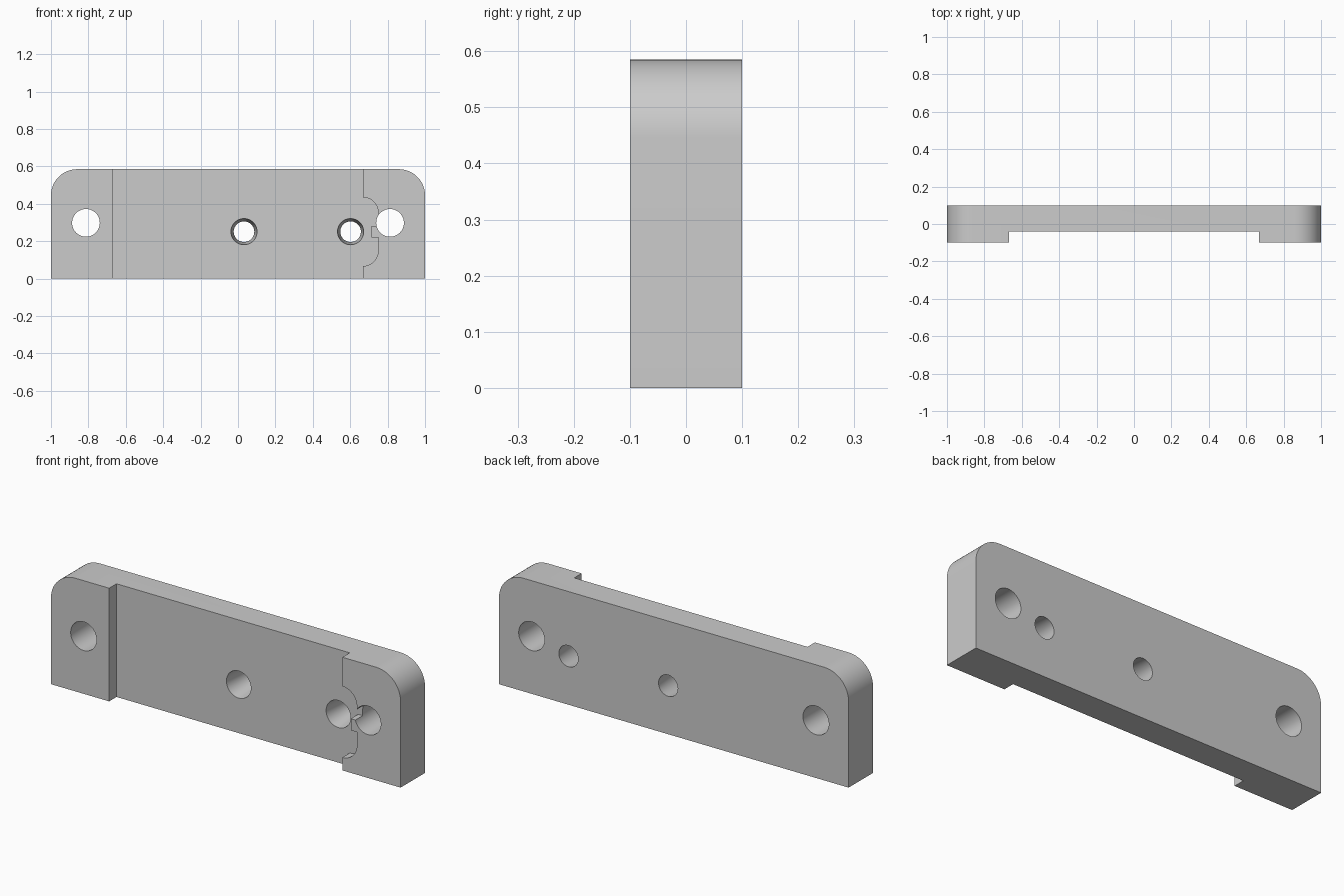
import bpy, bmesh
from math import sin, cos, radians, pi

if "Cube" in bpy.data.objects:
    bpy.data.objects.remove(bpy.data.objects["Cube"])


def arc(cx, cz, r, a0, a1, n=16):
    return [(cx + r * cos(radians(a0 + (a1 - a0) * i / n)),
             cz + r * sin(radians(a0 + (a1 - a0) * i / n))) for i in range(n + 1)]


def prism(name, outline, y0, y1):
    """Extrude an x-z outline along y."""
    bm = bmesh.new()
    face = bm.faces.new([bm.verts.new((x, y0, z)) for x, z in outline])
    ext = bmesh.ops.extrude_face_region(bm, geom=[face])
    bmesh.ops.translate(bm, vec=(0, y1 - y0, 0),
                        verts=[v for v in ext["geom"] if isinstance(v, bmesh.types.BMVert)])
    bmesh.ops.recalc_face_normals(bm, faces=bm.faces)
    mesh = bpy.data.meshes.new(name)
    bm.to_mesh(mesh)
    bm.free()
    obj = bpy.data.objects.new(name, mesh)
    bpy.context.collection.objects.link(obj)
    return obj


def hole(name, x, z, r_front, r_back, y0, y1):
    """Straight or tapered round cutter along y."""
    bpy.ops.mesh.primitive_cone_add(vertices=64, radius1=r_front, radius2=r_back, depth=y1 - y0,
                                    location=(x, (y0 + y1) / 2, z), rotation=(-pi / 2, 0, 0))
    obj = bpy.context.object
    obj.name = name
    return obj


# Plate with rounded top corners
W, H, R = 1.0, 0.585, 0.14
plate = prism("plate", [(-W, 0), (W, 0)] + arc(W - R, H - R, R, 0, 90)
              + arc(-W + R, H - R, R, 90, 180), -0.1, 0.1)

# Front recess: straight left edge, rounded bay with a small tab on the right
E, B = 0.667, 0.083
recess = prism("recess_cutter",
               [(-E, -0.1), (E, -0.1)] + arc(E, 0.15, B, -90, 0)
               + [(E + B, 0.22), (0.715, 0.22), (0.715, 0.28), (E + B, 0.28)]
               + arc(E, 0.352, B, 0, 90) + [(E, 0.7), (-E, 0.7)], -0.2, -0.04)

# Mounting holes in the raised ends, tapered holes in the recess floor
cutters = [recess]
for x in (-0.813, 0.813):
    cutters.append(hole("mount_hole_cutter", x, 0.298, 0.074, 0.074, -0.2, 0.2))
slope = (0.07 - 0.055) / 0.14
for x in (0.032, 0.602):
    cutters.append(hole("taper_hole_cutter", x, 0.251, 0.07 + slope * 0.02,
                        0.055 - slope * 0.02, -0.06, 0.12))

for cutter in cutters:
    mod = plate.modifiers.new(cutter.name, "BOOLEAN")
    mod.operation = "DIFFERENCE"
    mod.solver = "EXACT"
    mod.object = cutter
    cutter.hide_render = True
    cutter.display_type = "WIRE"

# Bake the cuts, remove the helpers, smooth the round surfaces
bpy.ops.object.select_all(action="DESELECT")
plate.select_set(True)
bpy.context.view_layer.objects.active = plate
for mod in list(plate.modifiers):
    bpy.ops.object.modifier_apply(modifier=mod.name)
for cutter in cutters:
    bpy.data.objects.remove(cutter)
bpy.ops.object.shade_smooth_by_angle(angle=radians(30))
